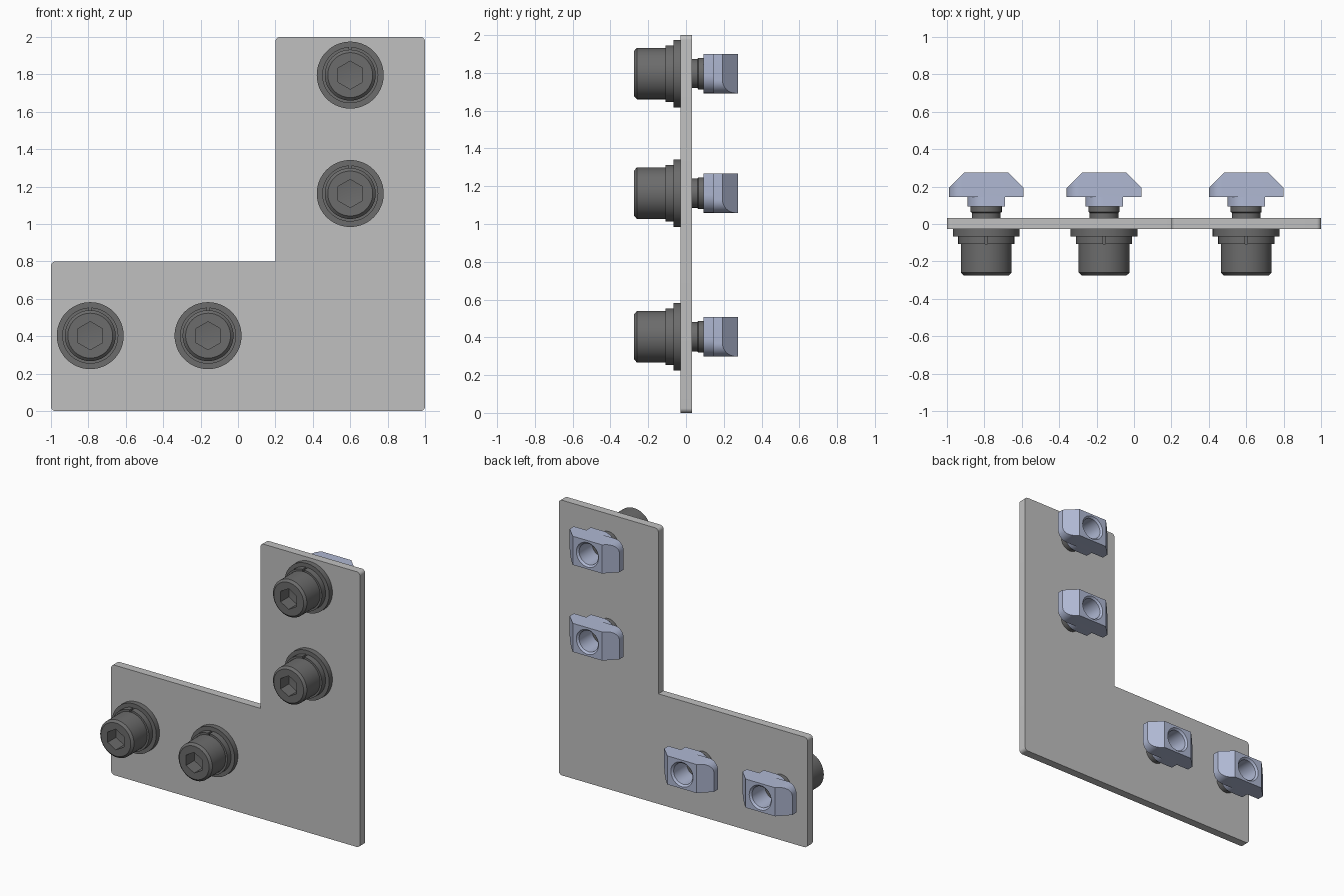
import bpy, bmesh, math
from mathutils import Vector, Matrix

default = bpy.data.objects.get("Cube")
if default:
    bpy.data.objects.remove(default, do_unlink=True)


def material(name, rgb):
    m = bpy.data.materials.new(name)
    m.use_nodes = True
    m.diffuse_color = (*rgb, 1)
    bsdf = next(n for n in m.node_tree.nodes if n.type == 'BSDF_PRINCIPLED')
    bsdf.inputs["Base Color"].default_value = (*rgb, 1)
    return m


plate_grey = material("plate grey", (0.53, 0.53, 0.53))
dark_steel = material("dark steel", (0.15, 0.15, 0.15))
zinc_blue = material("pale blue zinc", (0.43, 0.48, 0.65))


def finish(name, bm, mat=None):
    bmesh.ops.recalc_face_normals(bm, faces=bm.faces)
    mesh = bpy.data.meshes.new(name)
    bm.to_mesh(mesh)
    bm.free()
    obj = bpy.data.objects.new(name, mesh)
    bpy.context.collection.objects.link(obj)
    if mat:
        mesh.materials.append(mat)
    return obj


def lathe(name, profile, mat=None, steps=64):
    """Turn a closed (radius, y) profile around the y axis."""
    bm = bmesh.new()
    verts = [bm.verts.new((0, y, r)) for r, y in profile]
    edges = [bm.edges.new((a, b)) for a, b in zip(verts, verts[1:])]
    bmesh.ops.spin(bm, geom=verts + edges, cent=(0, 0, 0), axis=(0, 1, 0),
                   angle=math.tau, steps=steps, use_merge=False)
    bmesh.ops.remove_doubles(bm, verts=bm.verts, dist=0.0001)
    return finish(name, bm, mat)


def prism(corners, y0, y1):
    """Extrude a right-angled (x, z, corner radius) outline along y."""
    bm = bmesh.new()
    points = []
    for i, (x, z, r) in enumerate(corners):
        p = Vector((x, y0, z))
        if not r:
            points.append(p)
            continue
        px, pz, _ = corners[i - 1]
        nx, nz, _ = corners[(i + 1) % len(corners)]
        a = (Vector((px, y0, pz)) - p).normalized()
        b = (Vector((nx, y0, nz)) - p).normalized()
        for k in range(9):
            t = k / 8 * math.pi / 2
            points.append(p + r * (a + b - b * math.cos(t) - a * math.sin(t)))
    face = bm.faces.new([bm.verts.new(p) for p in points])
    grown = bmesh.ops.extrude_face_region(bm, geom=[face])["geom"]
    bmesh.ops.translate(bm, vec=(0, y1 - y0, 0),
                        verts=[v for v in grown if isinstance(v, bmesh.types.BMVert)])
    bmesh.ops.recalc_face_normals(bm, faces=bm.faces)
    return bm


def activate(obj):
    bpy.ops.object.select_all(action='DESELECT')
    obj.select_set(True)
    bpy.context.view_layer.objects.active = obj


def combine(obj, tool, operation):
    mod = obj.modifiers.new("cut", 'BOOLEAN')
    mod.object, mod.operation, mod.solver = tool, operation, 'EXACT'
    activate(obj)
    bpy.ops.object.modifier_apply(modifier=mod.name)
    bpy.data.objects.remove(tool, do_unlink=True)


def smooth(obj):
    activate(obj)
    bpy.ops.object.shade_smooth_by_angle(angle=math.radians(25))


# L-shaped plate with rounded outer corners
R = 0.025
BACK, FRONT = 0.032, -0.028
plate = finish("corner_plate", prism(
    [(-1, 0, R), (1, 0, R), (1, 2, R), (0.2, 2, R), (0.2, 0.8, 0), (-1, 0.8, R)],
    FRONT, BACK), plate_grey)
smooth(plate)

# Cap screw: chamfered head, shank and threaded end, with a hexagon socket
screw = lathe("cap_screw", [
    (0, -0.275), (0.12, -0.275), (0.136, -0.26), (0.136, -0.108), (0.077, -0.108),
    (0.077, 0.06), (0.083, 0.065), (0.083, 0.093), (0.07, 0.096), (0.07, 0.12),
    (0, 0.12)], dark_steel)
combine(screw, lathe("socket_cutter", [(0, -0.3), (0.075, -0.3), (0.075, -0.18), (0, -0.17)],
                     steps=6), 'DIFFERENCE')

# Flat washer against the plate
washer = lathe("flat_washer", [(0.08, FRONT), (0.179, FRONT), (0.179, -0.066),
                               (0.08, -0.066), (0.08, FRONT)], dark_steel)

# Split lock washer with a narrow gap at the top
lock = lathe("lock_washer", [(0.08, -0.066), (0.15, -0.066), (0.15, -0.108),
                             (0.08, -0.108), (0.08, -0.066)], dark_steel)
W = 0.007
slit = prism([(-W, 0.05, 0), (W, 0.05, 0), (W, 0.2, 0), (-W, 0.2, 0)], -0.12, -0.05)
combine(lock, finish("slit_cutter", slit), 'DIFFERENCE')


# Slot nut: two opposite corners rounded, ends sloped, narrower neck, threaded hole
def nut_outline(hw, r):
    hh = 0.104
    return [(-hw, -hh, 0), (hw, -hh, r), (hw, hh, 0), (-hw, hh, r)]


body = prism(nut_outline(0.2, 0.07), 0.145, 0.275)
for side in (-1, 1):
    cut = bmesh.ops.bisect_plane(body, geom=body.verts[:] + body.edges[:] + body.faces[:],
                                 plane_co=(side * 0.118, 0.275, 0),
                                 plane_no=(side, 1, 0), clear_outer=True)
    rim = [e for e in cut["geom_cut"] if isinstance(e, bmesh.types.BMEdge)]
    bmesh.ops.edgeloop_fill(body, edges=rim)
nut = finish("slot_nut", body, zinc_blue)
neck = finish("nut_neck", prism(nut_outline(0.1, 0.095), 0.093, 0.16), zinc_blue)
combine(nut, neck, 'UNION')
combine(nut, lathe("hole_cutter", [(0, 0.05), (0.076, 0.05), (0.076, 0.262), (0.098, 0.284),
                                   (0, 0.284)]), 'DIFFERENCE')

# Repeat the fastener set at the four positions
parts = (screw, washer, lock, nut)
for part in parts:
    smooth(part)
spots = [(-0.79, 0.403), (-0.16, 0.403), (0.6, 1.163), (0.6, 1.796)]
for i, (x, z) in enumerate(spots):
    for part in parts:
        obj = part
        if i:
            obj = part.copy()
            obj.name = f"{part.name}_{i + 1}"
            bpy.context.collection.objects.link(obj)
        obj.location = (x, 0, z)
